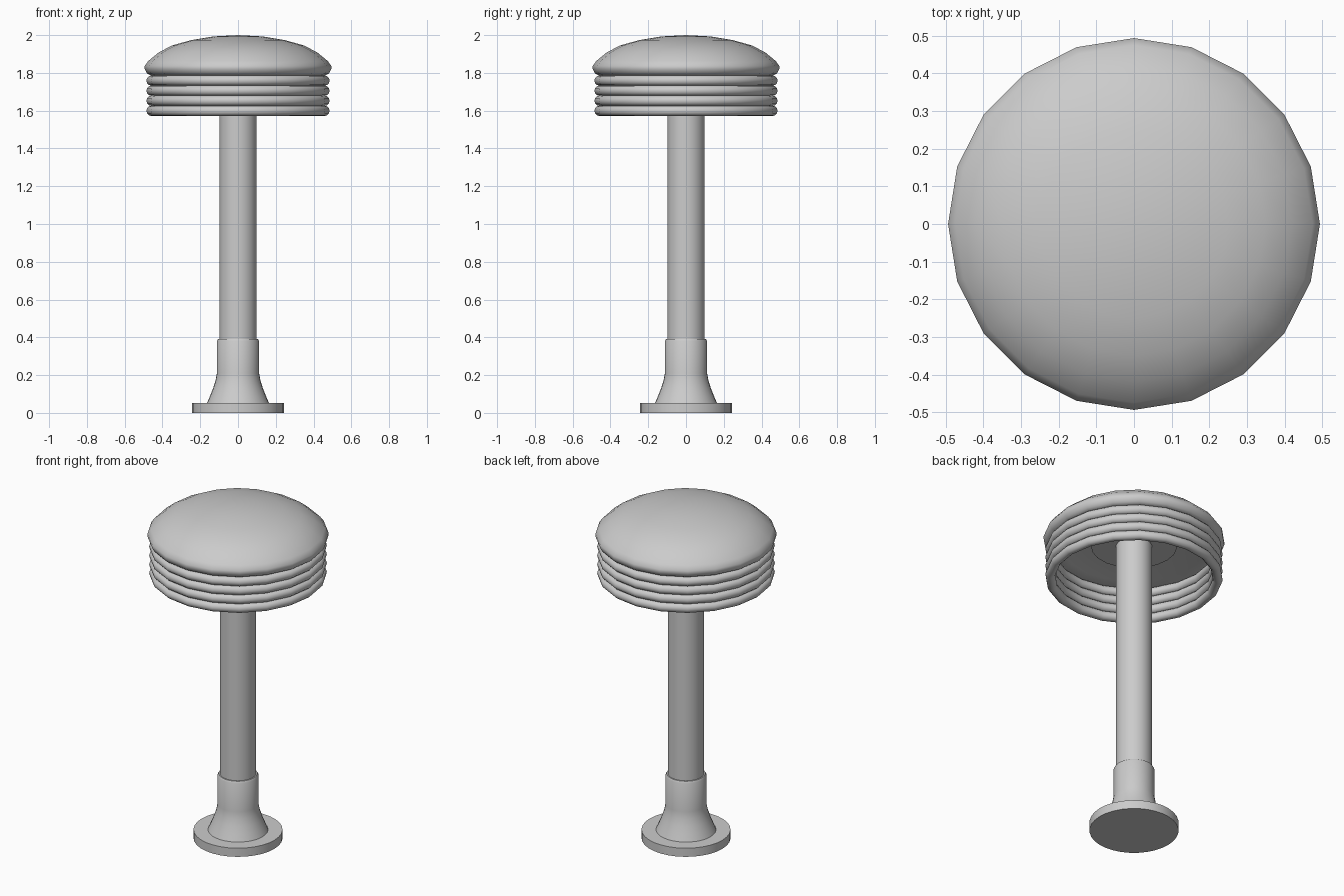
import bpy, bmesh
from math import cos, sin, pi, radians

if "Cube" in bpy.data.objects:
    bpy.data.objects.remove(bpy.data.objects["Cube"])


def lathe(name, profile, sides=20, closed=False, angle=40):
    """Revolve (radius, z) points about z; zero radius makes a pole vertex."""
    bm = bmesh.new()
    rings = []
    for r, z in profile:
        n = sides if r > 0 else 1
        rings.append([bm.verts.new((r * cos(2 * pi * i / sides),
                                    r * sin(2 * pi * i / sides), z))
                      for i in range(n)])
    pairs = list(zip(rings, rings[1:]))
    if closed:
        pairs.append((rings[-1], rings[0]))
    for a, b in pairs:
        for i in range(sides):
            j = (i + 1) % sides
            quad = [a[i % len(a)], a[j % len(a)], b[j % len(b)], b[i % len(b)]]
            bm.faces.new(list(dict.fromkeys(quad)))
    bmesh.ops.recalc_face_normals(bm, faces=bm.faces)
    mesh = bpy.data.meshes.new(name)
    bm.to_mesh(mesh)
    bm.free()
    ob = bpy.data.objects.new(name, mesh)
    bpy.context.collection.objects.link(ob)
    bpy.ops.object.select_all(action='DESELECT')
    ob.select_set(True)
    bpy.context.view_layer.objects.active = ob
    bpy.ops.object.shade_smooth_by_angle(angle=radians(angle))
    return ob


# Floor flange and flared foot sleeve
lathe("floor_flange", [(0, 0), (0.243, 0), (0.243, 0.052), (0, 0.052)], 32)
lathe("foot_sleeve", [(0.165, 0.05), (0.148, 0.09), (0.132, 0.13),
                      (0.119, 0.17), (0.112, 0.21), (0.112, 0.38),
                      (0.106, 0.391), (0.098, 0.391)], 32)

# Column and the mounting plate under the cushion
lathe("column", [(0, 0.05), (0.099, 0.05), (0.099, 1.80), (0, 1.80)], 32)
lathe("mounting_plate", [(0, 1.79), (0.235, 1.79), (0.235, 1.815), (0, 1.815)], 20)

# Four stacked trim rings
for k in range(4):
    z = 1.599 + 0.0535 * k
    lathe(f"trim_ring_{k + 1}",
          [(0.458 + 0.027 * cos(2 * pi * i / 12), z + 0.027 * sin(2 * pi * i / 12))
           for i in range(12)], closed=True)

# Domed cushion
lathe("seat_cushion", [(0, 1.81), (0.24, 1.808), (0.40, 1.80), (0.462, 1.787),
                       (0.483, 1.798), (0.494, 1.82), (0.494, 1.837),
                       (0.475, 1.863), (0.42, 1.908), (0.35, 1.945),
                       (0.25, 1.973), (0.13, 1.993), (0, 2.0)], angle=60)
